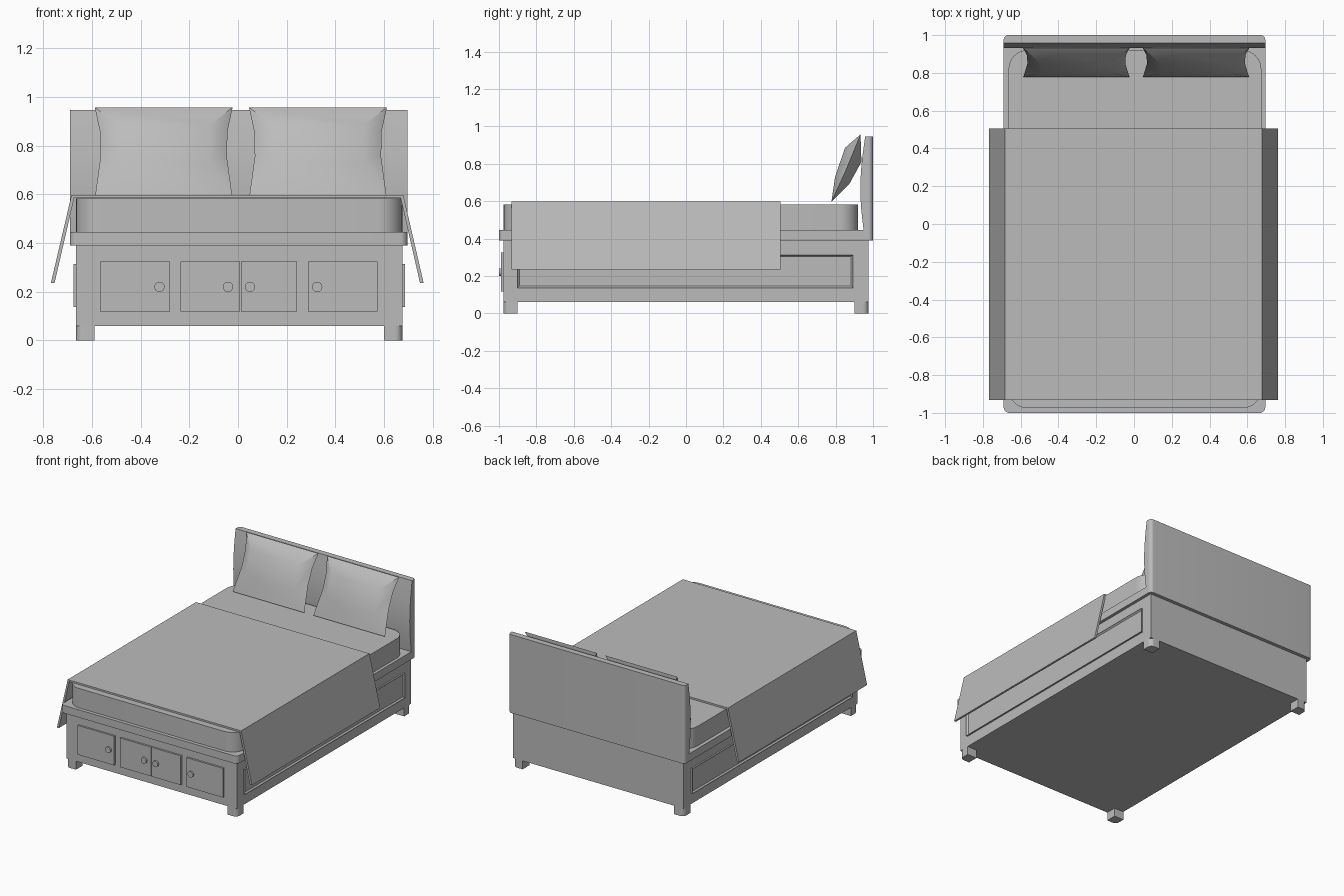
import bpy, bmesh, math
from mathutils import Matrix, Vector

cube = bpy.data.objects.get("Cube")
if cube:
    bpy.data.objects.remove(cube, do_unlink=True)

grey = bpy.data.materials.new("plain grey")
grey.use_nodes = True
colour = (0.5, 0.5, 0.5, 1)
grey.diffuse_color = colour
grey.node_tree.nodes["Principled BSDF"].inputs["Base Color"].default_value = colour


def finish(name, bm, angle=35):
    bmesh.ops.recalc_face_normals(bm, faces=bm.faces)
    mesh = bpy.data.meshes.new(name)
    bm.to_mesh(mesh)
    bm.free()
    mesh.materials.append(grey)
    obj = bpy.data.objects.new(name, mesh)
    bpy.context.collection.objects.link(obj)
    bpy.ops.object.select_all(action="DESELECT")
    obj.select_set(True)
    bpy.context.view_layer.objects.active = obj
    bpy.ops.object.shade_smooth_by_angle(angle=math.radians(angle))
    return obj


def box_bm(x, y, z):
    bm = bmesh.new()
    bmesh.ops.create_cube(bm, size=1)
    for v in bm.verts:
        v.co = [lo + (c + 0.5) * (hi - lo) for c, (lo, hi) in zip(v.co, (x, y, z))]
    return bm


def round_upright_edges(bm, radius, keep=lambda p: True, segments=8):
    edges = [e for e in bm.edges
             if abs((e.verts[0].co - e.verts[1].co).normalized().z) > 0.99
             and keep((e.verts[0].co + e.verts[1].co) / 2)]
    bmesh.ops.bevel(bm, geom=edges, offset=radius, segments=segments,
                    profile=0.5, affect="EDGES")


def box(name, x, y, z, radius=0, keep=lambda p: True):
    bm = box_bm(x, y, z)
    if radius:
        round_upright_edges(bm, radius, keep)
    return finish(name, bm)


def extrude_profile(points, to_3d, offset):
    bm = bmesh.new()
    face = bm.faces.new([bm.verts.new(to_3d(*p)) for p in points])
    moved = bmesh.ops.extrude_face_region(bm, geom=[face])["geom"]
    bmesh.ops.translate(bm, vec=offset, verts=[g for g in moved if isinstance(g, bmesh.types.BMVert)])
    return bm


# Base cabinet, platform and mattress
LEFT, RIGHT = 0.674, -0.664
box("base", (RIGHT, LEFT), (-0.975, 0.975), (0.06, 0.39))
box("platform", (-0.69, 0.695), (-1, 0.99), (0.39, 0.445), 0.03)
box("mattress", (RIGHT, LEFT), (-0.975, 0.92), (0.445, 0.583), 0.1)

# Legs, rounded on the outer corner
for side, sx in (("left", 1), ("right", -1)):
    for end, sy in (("front", -1), ("back", 1)):
        edge = LEFT if sx > 0 else RIGHT
        xs = sorted((edge, edge - sx * 0.075))
        ys = sorted((sy * 0.975, sy * 0.9))
        box(f"{end}_{side}_leg", xs, ys, (0, 0.06), 0.03,
            lambda p: abs(p.x - edge) < 0.01 and abs(p.y) > 0.96)

# Headboard with a gently bowed front
bow = [(0.958 - 0.026 * math.sin(math.pi * i / 10), 0.945 - 0.0555 * i) for i in range(11)]
bm = extrude_profile([(1, 0.39), (1, 0.945)] + bow,
                     lambda y, z: (-0.69, y, z), (1.385, 0, 0))
round_upright_edges(bm, 0.025, lambda p: p.y > 0.99)
finish("headboard", bm)

# Blanket folded over both sides
outer = [(-0.768, 0.235), (-0.683, 0.598), (0.678, 0.598), (0.762, 0.235)]
inner = [(0.747, 0.235), (0.667, 0.586), (-0.672, 0.586), (-0.753, 0.235)]
finish("blanket", extrude_profile(outer + inner, lambda x, z: (x, -0.933, z), (0, 1.438, 0)))

# Front doors and round knobs
doors = [(-0.567, -0.28, -0.322), (-0.235, 0.008, -0.041),
         (0.012, 0.242, 0.049), (0.287, 0.573, 0.325)]
for i, (x0, x1, knob_x) in enumerate(doors, 1):
    box(f"door_{i}", (x0, x1), (-0.988, -0.97), (0.118, 0.325))
    bm = bmesh.new()
    turn = Matrix.Translation((knob_x, -0.992, 0.22)) @ Matrix.Rotation(math.pi / 2, 4, "X")
    bmesh.ops.create_cone(bm, cap_ends=True, segments=24, radius1=0.021,
                          radius2=0.021, depth=0.016, matrix=turn)
    finish(f"knob_{i}", bm)

# Long side panels with a raised rim
for side, x, s in (("left", LEFT, 1), ("right", RIGHT, -1)):
    bm = box_bm(sorted((x - s * 0.004, x + s * 0.012)), (-0.9, 0.892), (0.137, 0.313))
    bm.faces.ensure_lookup_table()
    bmesh.ops.recalc_face_normals(bm, faces=bm.faces)
    face = max(bm.faces, key=lambda f: s * f.calc_center_median().x)
    bmesh.ops.inset_region(bm, faces=[face], thickness=0.013)
    bmesh.ops.translate(bm, vec=(-s * 0.01, 0, 0), verts=face.verts)
    finish(f"{side}_side_panel", bm)


# Pinched pillows leaning on the headboard
def pillow(name, cx):
    bm = bmesh.new()

    def pair(half, y, z):
        return [bm.verts.new((cx + s * half, y, z)) for s in (-1, 1)]

    top, bottom = pair(0.283, 0.933, 0.957), pair(0.281, 0.777, 0.595)
    upper, lower = pair(0.262, 0.894, 0.86), pair(0.259, 0.85, 0.755)
    for hi, lo in ((pair(0.19, 0.85, 0.885), pair(0.19, 0.797, 0.73)),
                   (pair(0.19, 0.938, 0.81), pair(0.19, 0.872, 0.69))):
        bm.faces.new((hi[0], hi[1], lo[1], lo[0]))
        bm.faces.new((top[0], top[1], hi[1], hi[0]))
        bm.faces.new((lo[0], lo[1], bottom[1], bottom[0]))
        for i in (0, 1):
            bm.faces.new((top[i], hi[i], upper[i]))
            bm.faces.new((upper[i], hi[i], lo[i], lower[i]))
            bm.faces.new((lower[i], lo[i], bottom[i]))
    finish(name, bm, 40)


pillow("right_pillow", -0.305)
pillow("left_pillow", 0.328)
